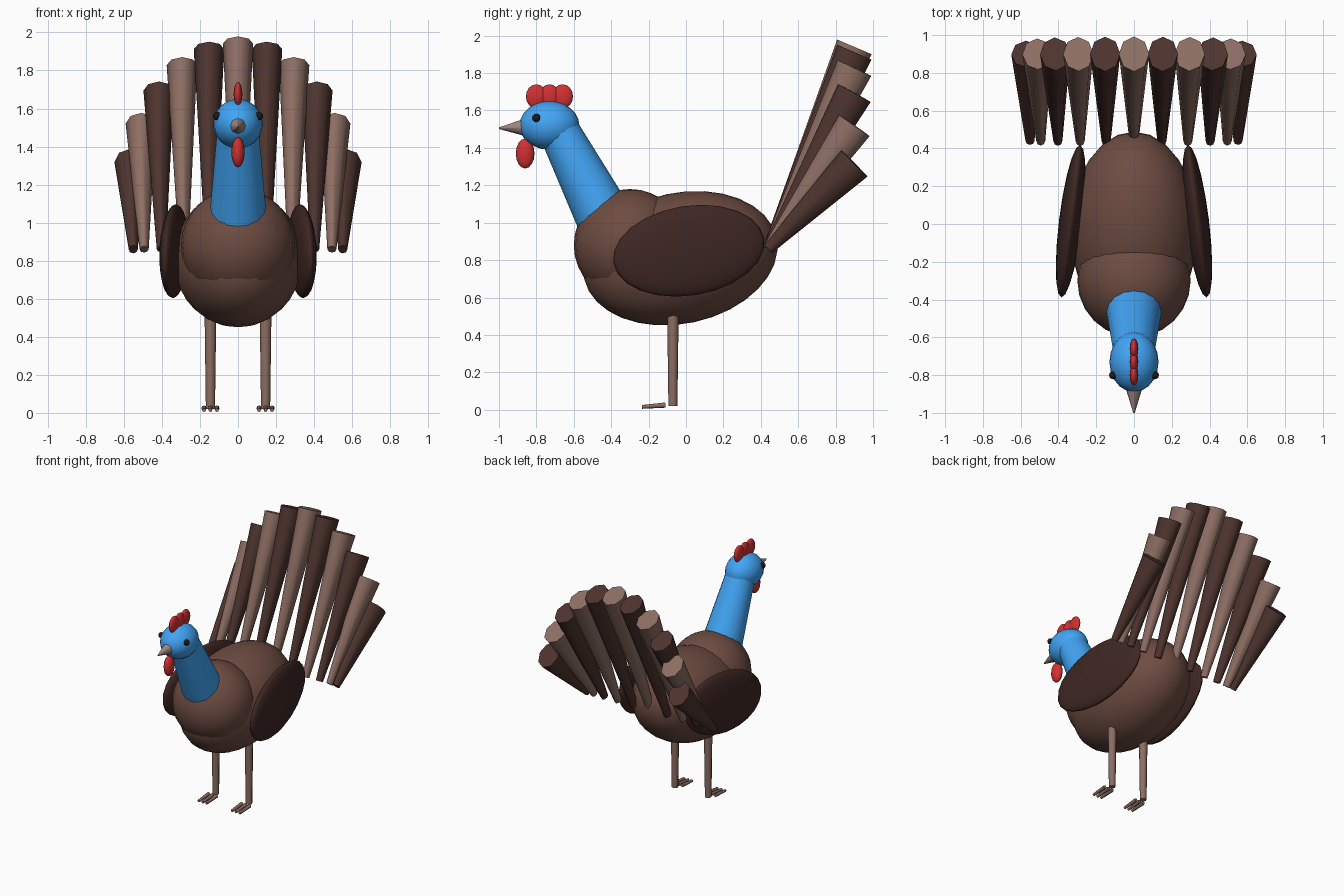
import bpy
from math import radians, sin, cos
from mathutils import Vector

if "Cube" in bpy.data.objects:
    bpy.data.objects.remove(bpy.data.objects["Cube"])


def material(name, rgb):
    m = bpy.data.materials.new(name)
    m.diffuse_color = (*rgb, 1)
    m.use_nodes = True
    m.node_tree.nodes["Principled BSDF"].inputs["Base Color"].default_value = m.diffuse_color
    return m


BROWN = material("body_brown", (.153, .072, .053))
DARK = material("dark_brown", (.076, .034, .027))
WING = material("wing_brown", (.048, .020, .017))
LIGHT = material("light_brown", (.266, .156, .125))
BLUE = material("blue", (.054, .376, .913))
RED = material("red", (.65, .03, .03))
BLACK = material("black", (.01, .01, .01))
HORN = material("horn", (.356, .246, .212))


def finish(name, mat):
    ob = bpy.context.object
    ob.name = name
    ob.data.materials.append(mat)
    bpy.ops.object.shade_smooth_by_angle(angle=radians(50))
    return ob


def ellipsoid(name, loc, radii, mat, rot=(0, 0, 0), seg=20, rings=12):
    bpy.ops.mesh.primitive_uv_sphere_add(segments=seg, ring_count=rings, radius=1, location=loc,
                                         rotation=[radians(a) for a in rot])
    bpy.context.object.scale = radii
    return finish(name, mat)


def taper(name, a, b, r1, r2, mat, sides=8, squash=1):
    """Truncated cone from point a (radius r1) to point b (radius r2)."""
    a, b = Vector(a), Vector(b)
    d = b - a
    bpy.ops.mesh.primitive_cone_add(vertices=sides, radius1=r1, radius2=r2, depth=d.length,
                                    location=(a + b) / 2,
                                    rotation=d.to_track_quat('Z', 'Y').to_euler())
    bpy.context.object.scale.x = squash
    return finish(name, mat)


# Body and chest
ellipsoid("body", (0, -.03, .81), (.34, .526, .35), BROWN, (12, 0, 0), 24, 16)
ellipsoid("chest", (0, -.3, .88), (.3, .3, .3), BROWN, seg=24, rings=16)

# Neck, head, beak
taper("neck", (0, -.44, 1.03), (0, -.673, 1.48), .15, .11, BLUE, 16)
ellipsoid("head", (0, -.73, 1.52), (.13, .16, .13), BLUE)
taper("beak", (0, -.85, 1.51), (0, -1, 1.505), .05, .004, HORN)

# Comb and wattle
for i in range(3):
    ellipsoid(f"comb_{i}", (0, -.80 + .07 * i, 1.675), (.023, .056, .065), RED, seg=12, rings=8)
ellipsoid("wattle", (0, -.86, 1.37), (.035, .05, .08), RED, seg=12, rings=8)

# Paired parts: eyes, wings, legs, toes
for s, side in ((1, "right"), (-1, "left")):
    ellipsoid(f"eye_{side}", (s * .11, -.80, 1.56), (.022, .022, .022), BLACK, seg=12, rings=8)
    ellipsoid(f"wing_{side}", (s * .335, .015, .85), (.062, .412, .24), WING, (9, 0, s * 7))
    x = s * .145
    taper(f"leg_{side}", (x, -.07, .02), (x, -.07, .54), .024, .031, LIGHT)
    for k in (-1, 0, 1):
        taper(f"toe_{side}_{k + 1}", (x + k * .034, -.11, .025), (x + k * .034, -.235, .015),
              .014, .010, LIGHT)

# Fanned tail, alternating colours
for i in range(-5, 6):
    t = radians(15 * i)
    taper(f"tail_feather_{i + 5}", (.57 * sin(t), .44, .86),
          (.59 * sin(t), .9, 1.10 + .84 * cos(t)), .03, .1,
          DARK if i % 2 else LIGHT, 8, .8)
